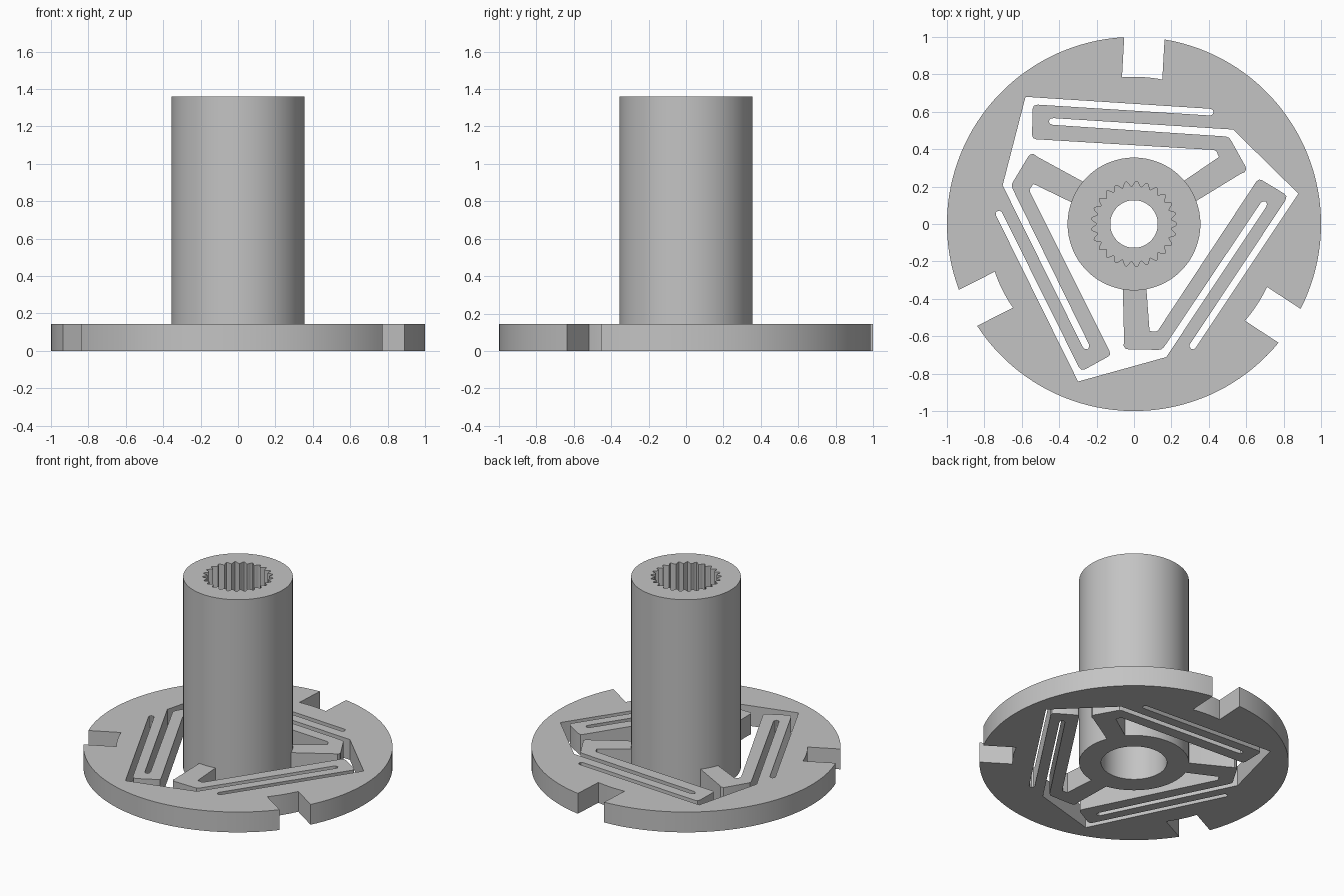
import bpy, bmesh
from math import sin, cos, asin, pi, radians

cube = bpy.data.objects.get("Cube")
if cube:
    bpy.data.objects.remove(cube, do_unlink=True)

PLATE_H, HUB_H, HUB_R = 0.145, 1.36, 0.355
TEETH, STEPS = 25, 8

grey = bpy.data.materials.new("plain grey")
grey.use_nodes = True
grey.diffuse_color = (0.55, 0.55, 0.55, 1)
grey.node_tree.nodes["Principled BSDF"].inputs["Base Color"].default_value = (0.55, 0.55, 0.55, 1)


def arc(r, a0, a1, n):
    """Points on an arc, angles in radians."""
    return [(r * cos(a0 + (a1 - a0) * i / n), r * sin(a0 + (a1 - a0) * i / n)) for i in range(n + 1)]


def turn(pts, a):
    return [(x * cos(a) - y * sin(a), x * sin(a) + y * cos(a)) for x, y in pts]


def add_object(name, bm):
    """Make a finished object from a bmesh, smooth with sharp edges kept."""
    bmesh.ops.remove_doubles(bm, verts=bm.verts, dist=0.0002)
    bmesh.ops.recalc_face_normals(bm, faces=bm.faces)
    mesh = bpy.data.meshes.new(name)
    bm.to_mesh(mesh)
    bm.free()
    mesh.materials.append(grey)
    ob = bpy.data.objects.new(name, mesh)
    bpy.context.collection.objects.link(ob)
    bpy.ops.object.select_all(action='DESELECT')
    ob.select_set(True)
    bpy.context.view_layer.objects.active = ob
    bpy.ops.object.shade_smooth_by_angle(angle=radians(30))
    return ob


def extruded_plate(name, loops, height):
    """Fill nested outlines as a flat curve and give them thickness."""
    curve = bpy.data.curves.new(name + "_outline", 'CURVE')
    curve.dimensions = '2D'
    curve.fill_mode = 'BOTH'
    curve.extrude = height / 2
    for pts in loops:
        spline = curve.splines.new('POLY')
        spline.points.add(len(pts) - 1)
        for p, (x, y) in zip(spline.points, pts):
            p.co = (x, y, 0, 1)
        spline.use_cyclic_u = True
    helper = bpy.data.objects.new(name + "_outline", curve)
    bpy.context.collection.objects.link(helper)
    bpy.context.view_layer.update()
    mesh = bpy.data.meshes.new_from_object(helper.evaluated_get(bpy.context.evaluated_depsgraph_get()))
    bm = bmesh.new()
    bm.from_mesh(mesh)
    bmesh.ops.translate(bm, verts=bm.verts, vec=(0, 0, height / 2))
    bpy.data.objects.remove(helper, do_unlink=True)
    bpy.data.meshes.remove(mesh)
    return add_object(name, bm)


third = 2 * pi / 3

# Rim with three square notches
notch, half, floor_r = radians(86.8), 0.108, 0.787
outer, inner = asin(half), asin(half / floor_r)
rim = []
for k in range(3):
    a = notch + k * third
    rim += arc(floor_r, a - inner, a + inner, 8)
    rim += arc(1, a + outer, a + third - outer, 40)

# Window between two spokes: outer slot, beam end and inner side of the spoke
beam_side = [(-0.58, 0.68), (0.41, 0.616), (0.422, 0.61), (0.425, 0.597), (0.42, 0.585), (0.408, 0.58),
             (-0.515, 0.638), (-0.535, 0.632), (-0.542, 0.615), (-0.545, 0.475), (-0.54, 0.46), (-0.523, 0.453),
             (0.425, 0.396), (0.44, 0.39), (0.454, 0.358)]
# Far side of the spoke and the slot that splits the folded beam
spoke_side = [(0.57, 0.268), (0.592, 0.277), (0.6, 0.295), (0.595, 0.31), (0.52, 0.445), (0.51, 0.46), (0.49, 0.468),
              (-0.435, 0.53), (-0.45, 0.537), (-0.456, 0.55), (-0.447, 0.563), (-0.43, 0.566), (0.53, 0.505)]
hub_arc = arc(HUB_R - 0.01, radians(41), radians(140), 24)
window = beam_side + hub_arc + turn(spoke_side, third)
windows = [turn(window, k * third) for k in range(3)]
centre = arc(0.3, 0, 2 * pi * 63 / 64, 63)
extruded_plate("flexure_disc", [rim, centre] + windows, PLATE_H)

# Hollow hub: closed stack of rings, with a toothed socket above an inner web
sides = TEETH * STEPS
rings = [(HUB_R, 0, 0), (HUB_R, HUB_H, 0), (0.214, HUB_H, 0.015), (0.214, 0.7, 0.015),
         (0.127, 0.7, 0), (0.127, 0.5, 0), (0.213, 0.5, 0), (0.213, 0, 0)]
bm = bmesh.new()
loops = []
for r, z, wave in rings:
    loop = []
    for i in range(sides):
        a = 2 * pi * i / sides
        rr = r + wave * cos(TEETH * a)
        loop.append(bm.verts.new((rr * cos(a), rr * sin(a), z)))
    loops.append(loop)
for j, low in enumerate(loops):
    high = loops[(j + 1) % len(loops)]
    for i in range(sides):
        n = (i + 1) % sides
        bm.faces.new((low[i], low[n], high[n], high[i]))
add_object("splined_hub", bm)
